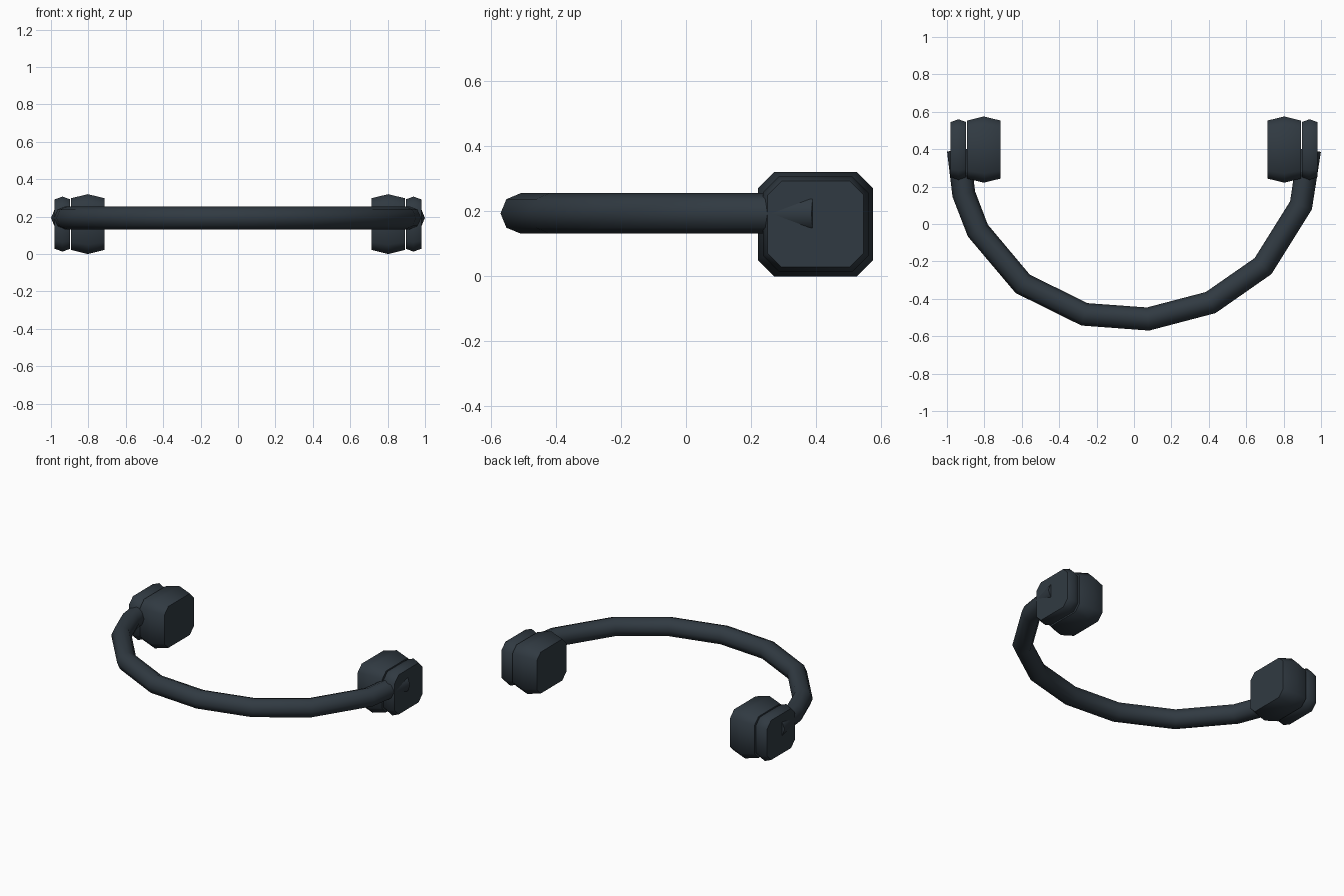
import bpy, bmesh, math
from mathutils import Vector

cube = bpy.data.objects.get("Cube")
if cube:
    bpy.data.objects.remove(cube, do_unlink=True)

COLOR = (0.03, 0.042, 0.054, 1)
slate = bpy.data.materials.new("dark slate")
slate.use_nodes = True
slate.diffuse_color = COLOR
bsdf = slate.node_tree.nodes["Principled BSDF"]
bsdf.inputs["Base Color"].default_value = COLOR
bsdf.inputs["Roughness"].default_value = 0.7


def loft(name, rings, angle):
    """Skin a list of equal-sized point rings and cap both ends."""
    bm = bmesh.new()
    loops = [[bm.verts.new(p) for p in ring] for ring in rings]
    for a, b in zip(loops, loops[1:]):
        for i in range(len(a)):
            j = (i + 1) % len(a)
            bm.faces.new((a[i], a[j], b[j], b[i]))
    bm.faces.new(loops[0])
    bm.faces.new(loops[-1])
    bmesh.ops.recalc_face_normals(bm, faces=bm.faces)
    mesh = bpy.data.meshes.new(name)
    bm.to_mesh(mesh)
    bm.free()
    mesh.materials.append(slate)
    obj = bpy.data.objects.new(name, mesh)
    bpy.context.collection.objects.link(obj)
    bpy.ops.object.select_all(action='DESELECT')
    obj.select_set(True)
    bpy.context.view_layer.objects.active = obj
    bpy.ops.object.shade_smooth_by_angle(angle=math.radians(angle))
    return obj


def octagon(x, hy, hz, cut, cy=0.398, cz=0.16):
    """Rectangle with cut corners, standing across x."""
    corners = [(hy, hz - cut), (hy - cut, hz), (cut - hy, hz), (-hy, hz - cut),
               (-hy, cut - hz), (cut - hy, -hz), (hy - cut, -hz), (hy, cut - hz)]
    return [(x, cy + y, cz + z) for y, z in corners]


def pad(name, side, x0, x1, hy, hz, slope):
    """Cushion that is widest halfway through its thickness."""
    ends = hy - slope, hz - slope, 0.042
    loft(name, [octagon(side * x0, *ends),
                octagon(side * (x0 + x1) / 2, hy, hz, 0.05),
                octagon(side * x1, *ends)], 50)


# Ear cushions and outer shells
for label, side in (("left", 1), ("right", -1)):
    pad(label + "_ear_cushion", side, 0.713, 0.893, 0.177, 0.16, 0.022)
    pad(label + "_outer_shell", side, 0.897, 0.98, 0.162, 0.147, 0.015)

# Headband: eight-sided tube swept along an open arc
path = [Vector((x, y, 0.193)) for x, y in (
    (-0.938, 0.395), (-0.91, 0.16), (-0.835, -0.035), (-0.595, -0.32),
    (-0.265, -0.483), (0.075, -0.508), (0.41, -0.42), (0.69, -0.225),
    (0.893, 0.10), (0.938, 0.395))]
RADIUS, SIDES = 0.062, 8
rings = []
for i, p in enumerate(path):
    before = (p - path[i - 1]).normalized() if i else Vector()
    after = (path[i + 1] - p).normalized() if i + 1 < len(path) else Vector()
    tangent = (before + after).normalized()
    out = tangent.cross(Vector((0, 0, 1)))
    rings.append([p + RADIUS * (out * math.cos(a) + Vector((0, 0, math.sin(a))))
                  for a in (math.tau * k / SIDES for k in range(SIDES))])
loft("headband", rings, 60)
